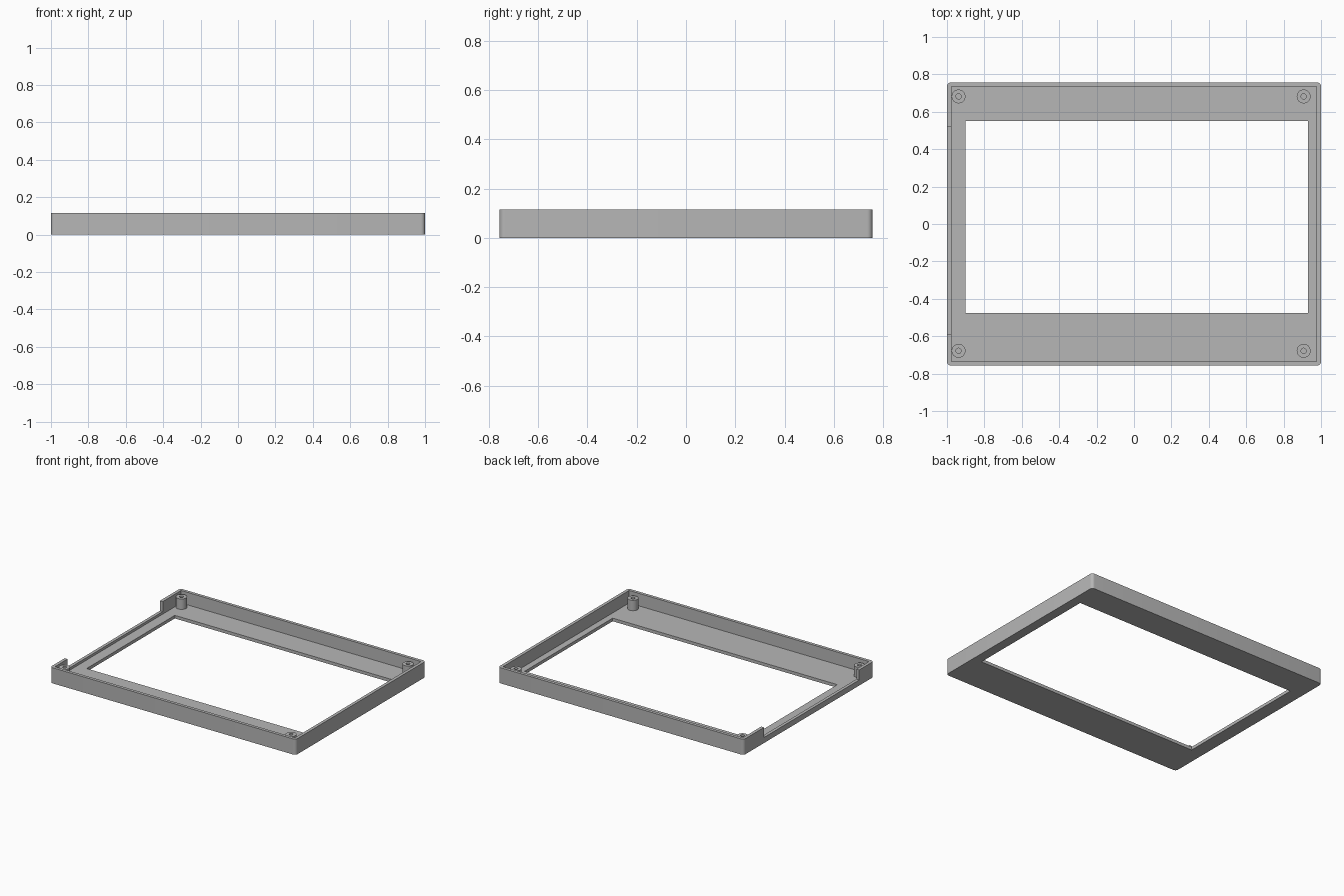
import bpy, bmesh, math
from mathutils import Matrix, Vector

if "Cube" in bpy.data.objects:
    bpy.data.objects.remove(bpy.data.objects["Cube"], do_unlink=True)

HEIGHT, FLOOR, WALL = 0.115, 0.023, 0.023
HALF_X, HALF_Y = 1.0, 0.757

grey = bpy.data.materials.new("plain grey")
grey.use_nodes = True
colour = (0.47, 0.47, 0.47, 1)
grey.diffuse_color = colour
grey.node_tree.nodes["Principled BSDF"].inputs["Base Color"].default_value = colour


def add_object(name, bm):
    bmesh.ops.recalc_face_normals(bm, faces=bm.faces)
    mesh = bpy.data.meshes.new(name)
    bm.to_mesh(mesh)
    bm.free()
    mesh.materials.append(grey)
    obj = bpy.data.objects.new(name, mesh)
    bpy.context.collection.objects.link(obj)
    return obj


def box(name, low, high, corner=0):
    """Box between two corners, with optional rounded upright edges."""
    low, high = Vector(low), Vector(high)
    bm = bmesh.new()
    bmesh.ops.create_cube(bm, size=1)
    bmesh.ops.scale(bm, vec=high - low, verts=bm.verts)
    bmesh.ops.translate(bm, vec=(low + high) / 2, verts=bm.verts)
    if corner:
        upright = [e for e in bm.edges
                   if abs(e.verts[0].co.z - e.verts[1].co.z) > 0.01]
        bmesh.ops.bevel(bm, geom=upright, offset=corner, segments=6,
                        profile=0.5, affect='EDGES')
    return add_object(name, bm)


def smooth(obj):
    bpy.ops.object.select_all(action='DESELECT')
    obj.select_set(True)
    bpy.context.view_layer.objects.active = obj
    bpy.ops.object.shade_smooth_by_angle(angle=math.radians(30))


def cut(obj, cutter):
    cutter.hide_render = True
    mod = obj.modifiers.new("cut", 'BOOLEAN')
    mod.operation, mod.solver, mod.object = 'DIFFERENCE', 'EXACT', cutter
    bpy.context.view_layer.objects.active = obj
    bpy.ops.object.modifier_apply(modifier=mod.name)
    bpy.data.objects.remove(cutter, do_unlink=True)


# Shallow tray with a screen window and a notch in one side wall
frame = box("bezel_frame", (-HALF_X, -HALF_Y, 0), (HALF_X, HALF_Y, HEIGHT), 0.022)
cut(frame, box("cavity_cutter", (-HALF_X + WALL, -HALF_Y + WALL, FLOOR),
               (HALF_X - WALL, HALF_Y - WALL, 0.3)))
cut(frame, box("window_cutter", (-0.9, -0.475, -0.1), (0.93, 0.55, 0.2)))
cut(frame, box("notch_cutter", (-1.1, -0.587, 0.041), (-0.95, 0.52, 0.3)))
smooth(frame)


def boss(name, x, y):
    """Hollow screw post turned from a profile."""
    outer, inner, top = 0.037, 0.014, 0.1
    profile = [(outer, FLOOR), (outer, top), (inner, top), (inner, FLOOR)]
    bm = bmesh.new()
    verts = [bm.verts.new((r, 0, z)) for r, z in profile]
    edges = [bm.edges.new(pair) for pair in zip(verts, verts[1:])]
    bmesh.ops.spin(bm, geom=verts + edges, axis=(0, 0, 1), cent=(0, 0, 0),
                   angle=math.tau, steps=32)
    bmesh.ops.remove_doubles(bm, verts=bm.verts, dist=1e-5)
    bmesh.ops.transform(bm, matrix=Matrix.Translation((x, y, 0)), verts=bm.verts)
    smooth(add_object(name, bm))


# Screw posts in the four corners
for side, x in (("right", -0.938), ("left", 0.907)):
    for end, y in (("front", -0.678), ("back", 0.682)):
        boss(f"{end}_{side}_screw_post", x, y)
